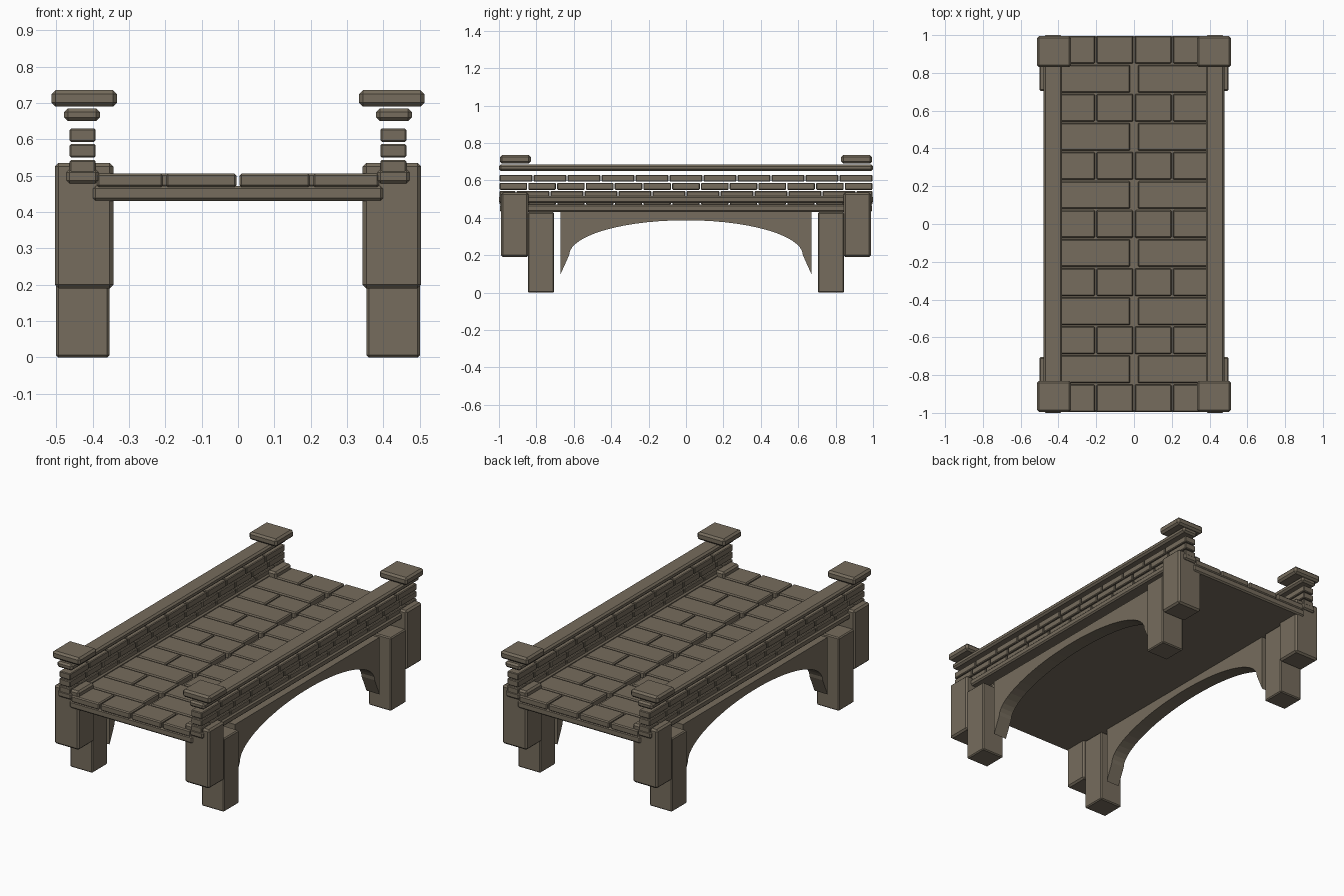
import bpy, bmesh, math

if "Cube" in bpy.data.objects:
    bpy.data.objects.remove(bpy.data.objects["Cube"])

stone = bpy.data.materials.new("brown_stone")
stone.diffuse_color = (0.18, 0.15, 0.109, 1)
stone.use_nodes = True
stone.node_tree.nodes["Principled BSDF"].inputs["Base Color"].default_value = stone.diffuse_color


def finish(name, bm):
    bmesh.ops.recalc_face_normals(bm, faces=bm.faces)
    me = bpy.data.meshes.new(name)
    bm.to_mesh(me)
    bm.free()
    me.materials.append(stone)
    ob = bpy.data.objects.new(name, me)
    bpy.context.collection.objects.link(ob)
    return ob


def blocks(name, boxes, bevel):
    """One object made of bevelled boxes given as (x0, x1, y0, y1, z0, z1)."""
    bm = bmesh.new()
    for x0, x1, y0, y1, z0, z1 in boxes:
        vs = bmesh.ops.create_cube(bm, size=1)["verts"]
        for v in vs:
            v.co = ((x0 + x1) / 2 + v.co.x * (x1 - x0),
                    (y0 + y1) / 2 + v.co.y * (y1 - y0),
                    (z0 + z1) / 2 + v.co.z * (z1 - z0))
    bmesh.ops.bevel(bm, geom=bm.edges[:], offset=bevel, segments=1,
                    affect='EDGES', clamp_overlap=True)
    return finish(name, bm)


def mirrored(box, both_y=False):
    """Copies of a box on the other side in x, and optionally in y."""
    x0, x1, y0, y1, z0, z1 = box
    out = [box, (-x1, -x0, y0, y1, z0, z1)]
    if both_y:
        out += [(a, b, -d, -c, e, f) for a, b, c, d, e, f in out]
    return out


# Deck slab
blocks("deck_slab", [(-0.4, 0.4, -0.995, 0.995, 0.43, 0.472)], 0.008)

# Paving: rows of four slabs alternate with rows of two
rows, paving = 13, []
pitch = 2 / rows
for r in range(rows):
    y0, y1 = -1 + r * pitch + 0.004, -1 + (r + 1) * pitch - 0.004
    spans = [(0.004, 0.198), (0.206, 0.388)] if r % 2 == 0 else [(0.02, 0.388)]
    for a, b in spans:
        paving += mirrored((a, b, y0, y1, 0.468, 0.506))
blocks("paving_slabs", paving, 0.006)

# Kerbs and copings along both sides
blocks("kerbs", mirrored((0.384, 0.472, -1, 1, 0.479, 0.517)), 0.008)
blocks("wall_copings", mirrored((0.38, 0.478, -1, 1, 0.65, 0.685)), 0.01)

# Brick courses: (bottom, top, bricks per length, offset in bricks)
bricks = []
for z0, z1, n, shift in [(0.506, 0.543, 11, 0.5), (0.55, 0.587, 13, 0), (0.593, 0.63, 11, 0)]:
    w = 2 / n
    for k in range(n + 1):
        a, b = max(-1, -1 + (k - shift) * w), min(1, -1 + (k + 1 - shift) * w)
        if b - a > 0.01:
            bricks += mirrored((0.392, 0.463, a + 0.003, b - 0.003, z0, z1))
blocks("wall_bricks", bricks, 0.004)

# Piers and post caps at the four corners
blocks("outer_piers", mirrored((0.343, 0.504, 0.842, 0.988, 0.19, 0.535), True), 0.01)
blocks("inner_piers", mirrored((0.354, 0.5, 0.705, 0.845, 0.0, 0.43), True), 0.006)
blocks("post_caps", mirrored((0.333, 0.513, 0.83, 0.995, 0.69, 0.735), True), 0.011)

# Arched side walls: elliptical opening with flared feet
steps = 28
curve = [(0.625 * math.cos(math.pi * i / steps), 0.2 + 0.187 * math.sin(math.pi * i / steps))
         for i in range(steps + 1)]
lower = [(0.67, 0.1)] + curve + [(-0.67, 0.1)]
for side, name in ((1, "right_arch"), (-1, "left_arch")):
    bm = bmesh.new()
    low = [bm.verts.new((side * 0.365, y, z)) for y, z in lower]
    top = [bm.verts.new((side * 0.365, y, 0.435))
           for y in [0.67] + [c[0] for c in curve] + [-0.67]]
    for i in range(len(low) - 1):
        bm.faces.new((low[i], low[i + 1], top[i + 1], top[i]))
    ext = bmesh.ops.extrude_face_region(bm, geom=bm.faces[:], use_keep_orig=True)
    for v in ext["geom"]:
        if isinstance(v, bmesh.types.BMVert):
            v.co.x = side * 0.45
    finish(name, bm)
